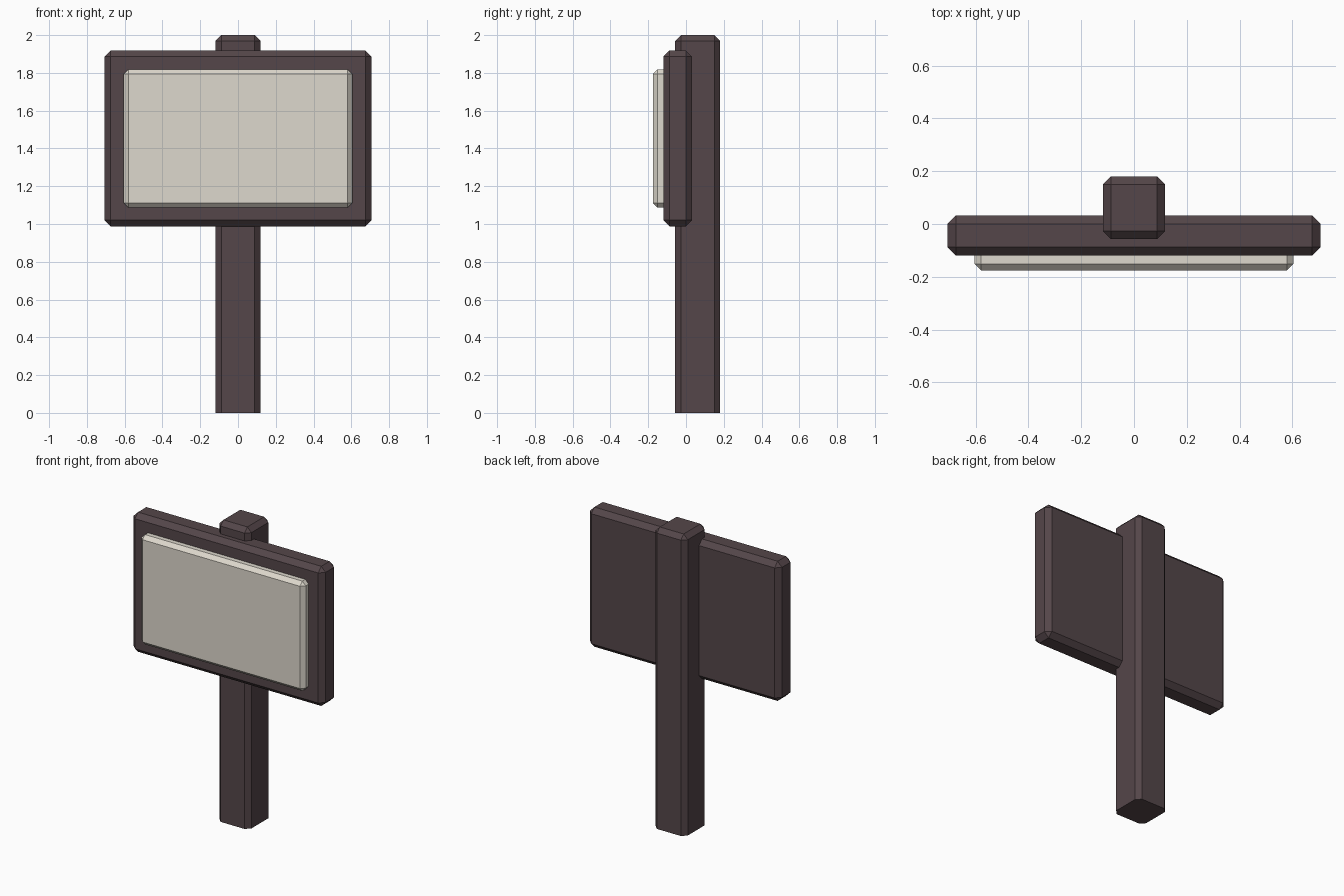
import bpy, bmesh
from mathutils import Vector

if "Cube" in bpy.data.objects:
    bpy.data.objects.remove(bpy.data.objects["Cube"])


def material(name, rgb):
    m = bpy.data.materials.new(name)
    m.diffuse_color = (*rgb, 1.0)
    m.use_nodes = True
    m.node_tree.nodes["Principled BSDF"].inputs["Base Color"].default_value = m.diffuse_color
    return m


dark_wood = material("dark wood", (0.089, 0.061, 0.067))
pale_panel = material("pale panel", (0.73, 0.69, 0.61))


def chamfered_box(name, lo, hi, width, mat, keep_bottom=False):
    """Box between two corners with single-segment chamfered edges."""
    lo, hi = Vector(lo), Vector(hi)
    size, mid = hi - lo, (lo + hi) / 2
    bm = bmesh.new()
    bmesh.ops.create_cube(bm, size=1.0)
    for v in bm.verts:
        v.co = Vector(v.co[i] * size[i] + mid[i] for i in range(3))
    edges = [e for e in bm.edges
             if not (keep_bottom and all(v.co.z < lo.z + 1e-4 for v in e.verts))]
    bmesh.ops.bevel(bm, geom=edges, offset=width, offset_type='OFFSET',
                    segments=1, profile=0.5, affect='EDGES', clamp_overlap=True)
    bmesh.ops.recalc_face_normals(bm, faces=bm.faces)
    me = bpy.data.meshes.new(name)
    bm.to_mesh(me)
    bm.free()
    me.materials.append(mat)
    ob = bpy.data.objects.new(name, me)
    bpy.context.collection.objects.link(ob)
    return ob


# Upright post, cut flat at the ground
chamfered_box("post", (-0.118, -0.057, 0), (0.118, 0.18, 2.0), 0.03, dark_wood, True)
# Backing board
chamfered_box("board", (-0.707, -0.12, 0.988), (0.707, 0.032, 1.918), 0.032, dark_wood)
# Raised sign face, its back sunk into the board
chamfered_box("sign_panel", (-0.605, -0.176, 1.087), (0.605, -0.06, 1.818), 0.025, pale_panel)
